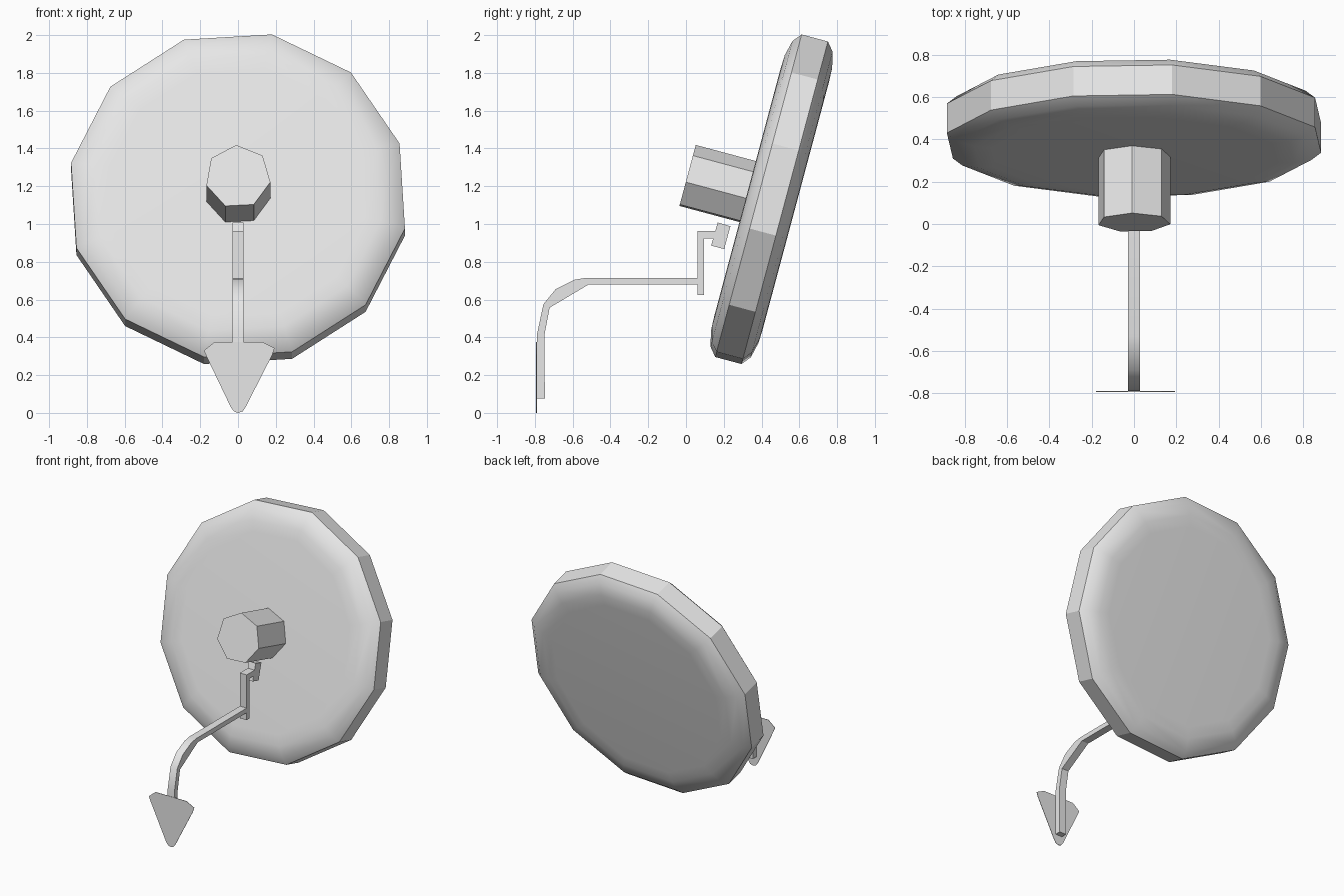
import bpy, bmesh
from math import sin, cos, pi, radians
from mathutils import Matrix

cube = bpy.data.objects.get("Cube")
if cube:
    bpy.data.objects.remove(cube)

grey = bpy.data.materials.new("light_grey")
grey.use_nodes = True
COLOUR = (0.8, 0.8, 0.8, 1)
grey.diffuse_color = COLOUR
grey.node_tree.nodes["Principled BSDF"].inputs["Base Color"].default_value = COLOUR


def finish(name, bm, smooth=None, matrix=None):
    bmesh.ops.recalc_face_normals(bm, faces=bm.faces)
    mesh = bpy.data.meshes.new(name)
    bm.to_mesh(mesh)
    bm.free()
    mesh.materials.append(grey)
    obj = bpy.data.objects.new(name, mesh)
    bpy.context.collection.objects.link(obj)
    if matrix:
        obj.matrix_world = matrix
    if smooth:
        bpy.ops.object.select_all(action='DESELECT')
        obj.select_set(True)
        bpy.context.view_layer.objects.active = obj
        bpy.ops.object.shade_smooth_by_angle(angle=radians(smooth))
    return obj


def lathe(name, sides, turn, profile, smooth=None):
    """Closed stack of regular polygons, profile = (radius, height), on the tilted axis."""
    bm = bmesh.new()
    angles = [radians(turn) + 2 * pi * i / sides for i in range(sides)]
    rings = [[bm.verts.new((r * sin(a), r * cos(a), h)) for a in angles] for r, h in profile]
    for low, high in zip(rings, rings[1:]):
        for i in range(sides):
            j = (i + 1) % sides
            bm.faces.new((low[i], low[j], high[j], high[i]))
    bm.faces.new(rings[0])
    bm.faces.new(rings[-1])
    tilt = Matrix.Translation((0, 0.453, 1.131)) @ Matrix.Rotation(radians(75), 4, 'X')
    return finish(name, bm, smooth, tilt)


def side_plate(name, outline, half_width=0.028, smooth=None):
    """Outline in (y, z), extruded across x."""
    bm = bmesh.new()
    face = bm.faces.new([bm.verts.new((-half_width, y, z)) for y, z in outline])
    new = bmesh.ops.extrude_face_region(bm, geom=[face])["geom"]
    verts = [v for v in new if isinstance(v, bmesh.types.BMVert)]
    bmesh.ops.translate(bm, verts=verts, vec=(2 * half_width, 0, 0))
    return finish(name, bm, smooth)


# Leaning round disc with softened rims
half = [(0.902, 0.072), (0.855, 0.11), (0.77, 0.13), (0.69, 0.133)]
lathe("disc", 12, 11.5, [(r, -h) for r, h in reversed(half)] + half, smooth=29)

# Seven-sided hub on the front of the disc
lathe("hub", 7, -3, [(0.174, 0.1), (0.174, 0.462)])

# Horizontal arm bending down to the foot
side_plate("arm", [(0.07, 0.715), (-0.53, 0.715), (-0.59, 0.705), (-0.69, 0.655),
                   (-0.755, 0.575), (-0.79, 0.41), (-0.79, 0.075), (-0.747, 0.075),
                   (-0.75, 0.41), (-0.722, 0.557), (-0.515, 0.68), (0.07, 0.68)], smooth=30)

# Upright post with hook, and the tilted clamp block at its end
side_plate("post", [(0.062, 0.625), (0.096, 0.625), (0.096, 0.922), (0.16, 0.922),
                    (0.16, 0.962), (0.062, 0.962)])
side_plate("clamp", [(0.168, 1.008), (0.235, 0.988), (0.202, 0.867), (0.133, 0.886)])

# Thin shield-shaped foot plate
bm = bmesh.new()
shield = [(-0.125, 0.375), (0.13, 0.375), (0.193, 0.343), (0.183, 0.31), (0.04, 0.03),
          (0.025, 0.008), (0, 0), (-0.022, 0.008), (-0.038, 0.03), (-0.165, 0.295), (-0.18, 0.33)]
face = bm.faces.new([bm.verts.new((x, -0.793, z)) for x, z in shield])
new = bmesh.ops.extrude_face_region(bm, geom=[face])["geom"]
bmesh.ops.translate(bm, verts=[v for v in new if isinstance(v, bmesh.types.BMVert)], vec=(0, 0.003, 0))
finish("foot_plate", bm)
